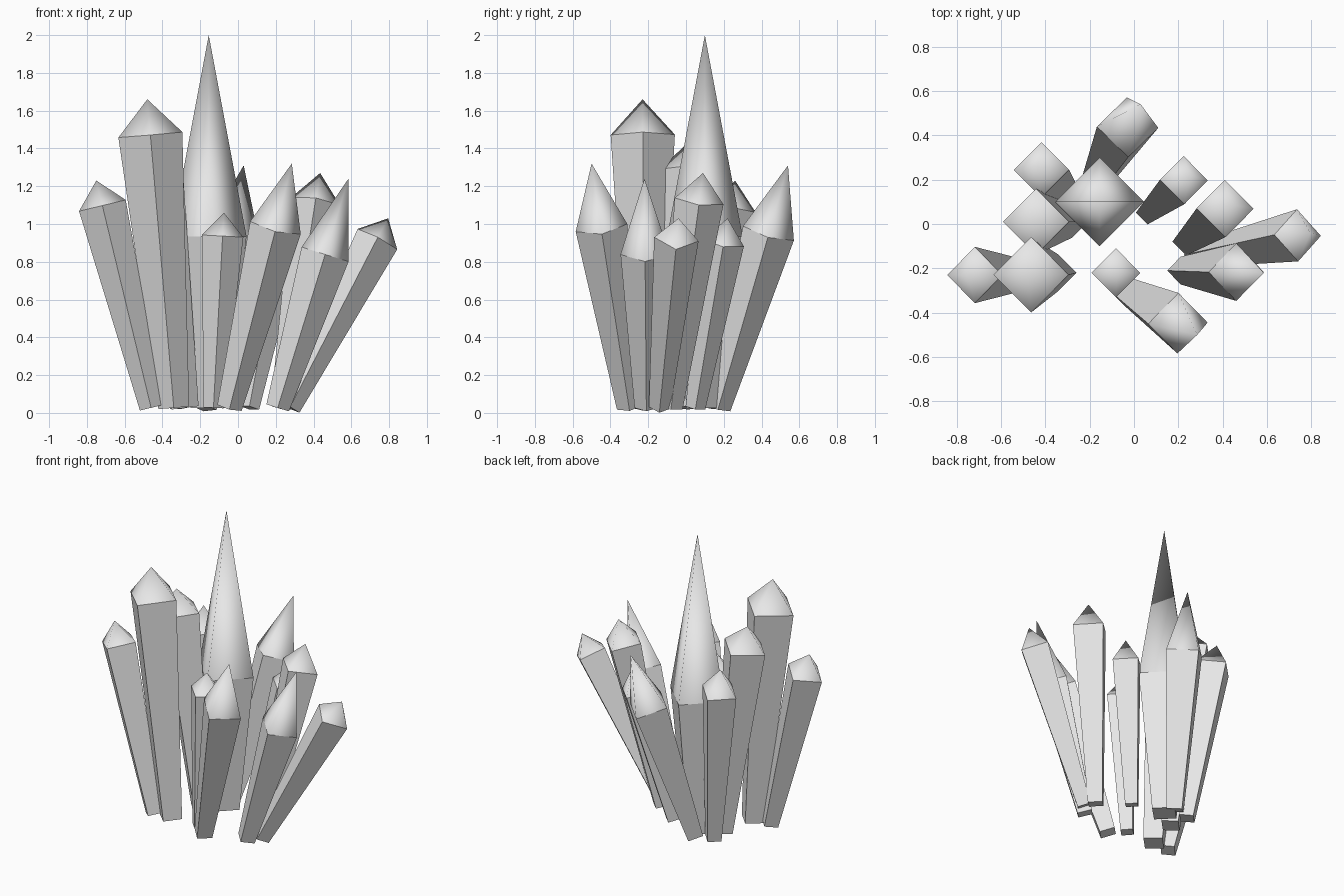
import bpy
import bmesh
from mathutils import Vector

cube = bpy.data.objects.get("Cube")
if cube:
    bpy.data.objects.remove(cube, do_unlink=True)

# One plain grey for the whole cluster
grey = bpy.data.materials.new("crystal_grey")
grey.use_nodes = True
grey.diffuse_color = (0.8, 0.8, 0.8, 1)
grey.node_tree.nodes["Principled BSDF"].inputs["Base Color"].default_value = grey.diffuse_color

FLOOR = 0.027       # height of each base centre
BASE_RATIO = 0.48   # base width relative to the shoulder width


def make_crystal(name, base, apex, body_share, radius):
    """Four-sided shaft widening to a shoulder, capped by a smooth pyramid tip."""
    start = Vector((*base, FLOOR))
    axis = Vector(apex) - start
    lean = Vector((0, 0, 1)).rotation_difference(axis)
    bm = bmesh.new()

    def diamond(distance, size):
        corners = [(size, 0), (0, size), (-size, 0), (0, -size)]
        return [bm.verts.new(start + lean @ Vector((x, y, distance))) for x, y in corners]

    bottom = diamond(0, radius * BASE_RATIO)
    shoulder = diamond(axis.length * body_share, radius)
    tip = bm.verts.new(apex)
    bm.faces.new(bottom[::-1])
    for i in range(4):
        j = (i + 1) % 4
        bm.faces.new((bottom[i], bottom[j], shoulder[j], shoulder[i]))
        bm.faces.new((shoulder[i], shoulder[j], tip)).smooth = True

    # Crisp shaft and shoulder edges, soft edges only on the tip
    for edge in bm.edges:
        edge.smooth = tip in edge.verts
    mesh = bpy.data.meshes.new(name)
    bm.to_mesh(mesh)
    bm.free()
    mesh.materials.append(grey)
    bpy.context.collection.objects.link(bpy.data.objects.new(name, mesh))


# Name, base centre, apex, share of the length taken by the shaft, shoulder radius
make_crystal("central_spire", (-.155, .1), (-.155, .1, 2), .46, .2)
make_crystal("tall_right_crystal", (-.34, -.22), (-.48, -.23, 1.66), .885, .17)
make_crystal("outer_right_crystal", (-.46, -.23), (-.75, -.23, 1.23), .89, .127)
make_crystal("middle_right_crystal", (-.28, .01), (-.46, .01, 1.43), .9, .15)
make_crystal("back_right_crystal", (-.3, .14), (-.435, .26, 1.23), .87, .125)
make_crystal("back_spike", (-.18, .17), (.03, .54, 1.31), .72, .14)
make_crystal("back_left_crystal", (.06, .05), (.25, .22, 1.03), .87, .11)
make_crystal("middle_left_crystal", (.235, -.08), (.435, .09, 1.27), .88, .13)
make_crystal("outer_left_crystal", (.275, -.14), (.795, -.04, 1.03), .89, .118)
make_crystal("left_spike", (.21, -.21), (.585, -.22, 1.24), .67, .13)
make_crystal("front_spike", (-.045, -.3), (.285, -.5, 1.32), .737, .138)
make_crystal("small_front_crystal", (-.13, -.22), (-.075, -.22, 1.06), .88, .11)
